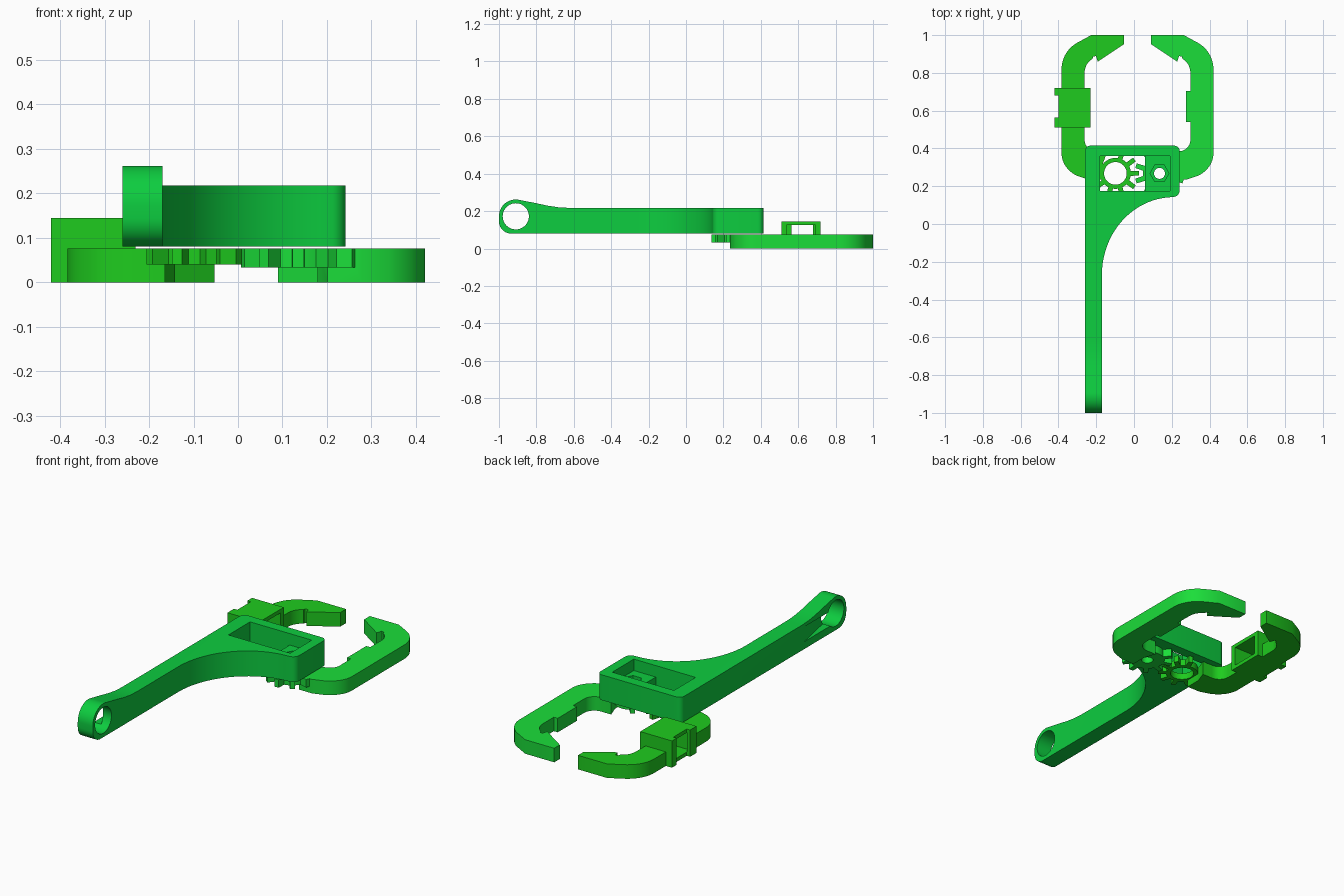
import bpy, bmesh, math

if "Cube" in bpy.data.objects:
    bpy.data.objects.remove(bpy.data.objects["Cube"])

MID = 0.0185          # mirror line of the two jaws
PIVOT_Y = 0.268


def arc(cx, cy, rx, ry, a0, a1, n=12):
    return [(cx + rx * math.cos(math.radians(a0 + (a1 - a0) * i / n)),
             cy + ry * math.sin(math.radians(a0 + (a1 - a0) * i / n))) for i in range(n + 1)]


def circle(cx, cy, r, n=40):
    return arc(cx, cy, r, r, 0, 360, n)[:-1]


def rect(x0, x1, y0, y1):
    return [(x0, y0), (x1, y0), (x1, y1), (x0, y1)]


def prism(name, pts, lo, hi, axis='Z'):
    """Extrude a closed profile: XY along z, or YZ along x."""
    bm = bmesh.new()
    at = (lambda p, h: (p[0], p[1], h)) if axis == 'Z' else (lambda p, h: (h, p[0], p[1]))
    low = [bm.verts.new(at(p, lo)) for p in pts]
    top = [bm.verts.new(at(p, hi)) for p in pts]
    bm.faces.new(low)
    bm.faces.new(top)
    n = len(pts)
    for i in range(n):
        bm.faces.new((low[i], low[(i + 1) % n], top[(i + 1) % n], top[i]))
    bmesh.ops.recalc_face_normals(bm, faces=bm.faces)
    me = bpy.data.meshes.new(name)
    bm.to_mesh(me)
    bm.free()
    ob = bpy.data.objects.new(name, me)
    bpy.context.collection.objects.link(ob)
    return ob


def combine(ob, other, op):
    m = ob.modifiers.new("bool", 'BOOLEAN')
    m.operation, m.solver, m.object = op, 'EXACT', other
    bpy.context.view_layer.objects.active = ob
    bpy.ops.object.modifier_apply(modifier=m.name)
    bpy.data.objects.remove(other)


def finish(ob, color):
    mat = bpy.data.materials.new(ob.name + "_green")
    mat.diffuse_color = (*color, 1)
    mat.use_nodes = True
    mat.node_tree.nodes["Principled BSDF"].inputs["Base Color"].default_value = mat.diffuse_color
    ob.data.materials.clear()
    ob.data.materials.append(mat)
    bpy.ops.object.select_all(action='DESELECT')
    ob.select_set(True)
    bpy.context.view_layer.objects.active = ob
    bpy.ops.object.shade_smooth_by_angle(angle=math.radians(30))


def gear_profile(cx, cy, root, tip, first, count, step=36):
    """Disc with `count` teeth on its rim, starting at angle `first`."""
    pts = []
    for i in range(360 // step):
        a = first + i * step
        if i < count:
            shape = [(-18, root), (-9, root), (-5.5, tip), (5.5, tip), (9, root)]
        else:
            shape = [(-18, root), (-9, root), (0, root), (9, root)]
        for d, r in shape:
            t = math.radians(a + d)
            pts.append((cx + r * math.cos(t), cy + r * math.sin(t)))
    return pts


# handle: plan outline intersected with side outline
plan = [(-0.26, -1), (-0.17, -1)]
plan += arc(0.21, -0.27, 0.38, 0.412, 180, 94, 28)
plan += arc(0.207, 0.178, 0.035, 0.035, -80, 0, 6)
plan += arc(0.212, 0.385, 0.03, 0.03, 0, 90, 6)
plan += arc(-0.23, 0.385, 0.03, 0.03, 90, 180, 6)
handle = prism("handle", plan, 0.08, 0.30)
side = [(0.5, 0.07), (0.5, 0.217), (-0.62, 0.217), (-0.68, 0.22), (-0.74, 0.229), (-0.80, 0.242)]
side += arc(-0.91, 0.172, 0.09, 0.09, 75, 180, 18)
side += arc(-0.935, 0.145, 0.065, 0.065, 180, 270, 10)
side += [(-0.8, 0.08), (-0.8, 0.07)]
combine(handle, prism("side_outline", side, -0.4, 0.4, 'X'), 'INTERSECT')
cuts = [
    prism("eye", circle(-0.91, 0.172, 0.07, 48), -0.4, 0, 'X'),
    prism("thumb_ramp", [(-0.27, -0.89), (-0.21, -0.89), (-0.27, -0.59)], 0.12, 0.20),
    prism("pocket", rect(-0.18, 0.19, 0.175, 0.36), 0.155, 0.4),
    prism("pocket_opening", rect(-0.18, 0.058, 0.175, 0.36), 0, 0.2),
    prism("nut_recess", circle(0.135, PIVOT_Y, 0.05, 6), 0.115, 0.2),
    prism("pivot_hole", circle(0.135, PIVOT_Y, 0.029, 32), 0, 0.2),
]
for c in cuts:
    combine(handle, c, 'DIFFERENCE')
finish(handle, (0.004, 0.61, 0.05))

# jaw outline, measured outward from the mirror line
jaw = [(0.071, 1.0), (0.071, 0.952), (0.210, 0.860), (0.220, 0.890), (0.236, 0.885)]
jaw += arc(0.20, 0.80, 0.08, 0.085, 62, 0, 8)
jaw += arc(0.22, 0.445, 0.06, 0.06, 0, -90, 8)
jaw += [(0.16, 0.385), (0.183, 0.32), (0.183, 0.235), (0.26, 0.235)]
jaw += arc(0.25, 0.375, 0.152, 0.135, -62, 0, 10)
jaw += arc(0.24, 0.82, 0.162, 0.16, 0, 60, 12)
jaw += [(0.245, 1.0)]


def make_jaw(name, sign, z_gear, first, hole, root, tip):
    ob = prism(name, [(MID + sign * u, y) for u, y in jaw], 0, 0.076)
    cx = MID + sign * 0.117
    g = prism("gear", gear_profile(cx, PIVOT_Y, root, tip, first, 7), z_gear, 0.076)
    combine(ob, g, 'UNION')
    combine(ob, prism("bore", circle(cx, PIVOT_Y, hole), -0.1, 0.2), 'DIFFERENCE')
    return ob


# right jaw with inner contact pad
right = make_jaw("right_jaw", 1, 0.033, 126, 0.03, 0.088, 0.132)
combine(right, prism("pad", rect(0.275, 0.35, 0.54, 0.705), 0, 0.076), 'UNION')
finish(right, (0.011, 0.73, 0.042))

# left jaw with tunnelled sensor clip
left = make_jaw("left_jaw", -1, 0.04, -144, 0.06, 0.082, 0.125)
combine(left, prism("clip", rect(-0.42, -0.23, 0.51, 0.72), 0, 0.145), 'UNION')
for c in (prism("ear_gap", rect(-0.5, -0.40, 0.565, 0.68), -0.1, 0.3),
          prism("tunnel", rect(-0.401, -0.1, 0.537, 0.692), 0.02, 0.125)):
    combine(left, c, 'DIFFERENCE')
finish(left, (0.013, 0.6, 0.013))
